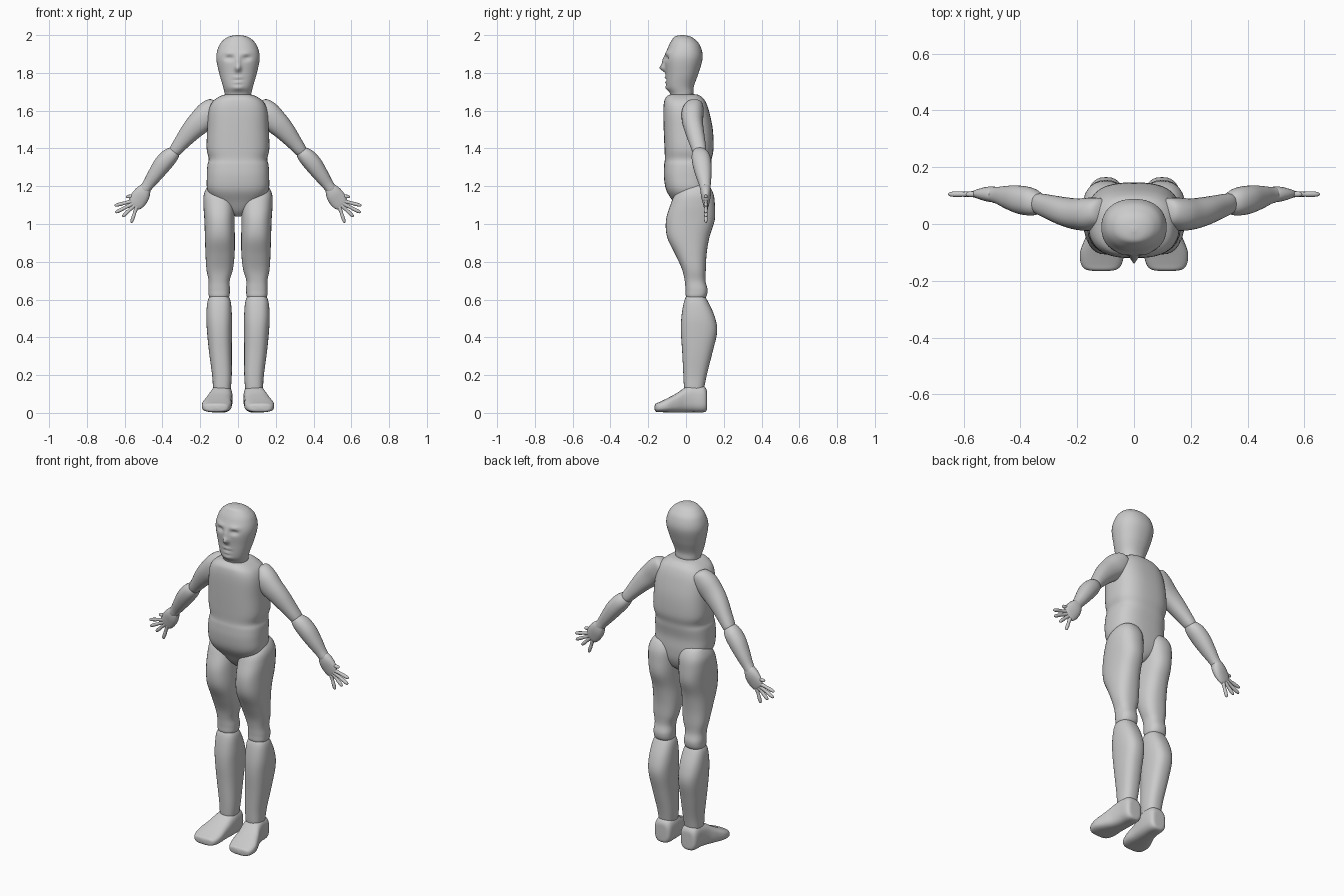
import bpy, bmesh, math
from mathutils import Vector

X, Y, Z = Vector((1, 0, 0)), Vector((0, 1, 0)), Vector((0, 0, 1))


def spline(a, b, c, d, t):
    return 0.5 * (2 * b + (c - a) * t + (2 * a - 5 * b + 4 * c - d) * t * t
                  + (3 * b - a - 3 * c + d) * t ** 3)


def loft(name, secs, u=X, v=Y, power=2.2, sides=32, steps=5, mirror=True, shape=None):
    """Skin smooth rings; each section is (x, y, z, half size along u, half size along v)."""
    p = [secs[0]] + secs + [secs[-1]]
    rows = []
    for i in range(1, len(p) - 2):
        for s in range(steps):
            rows.append([spline(*[p[i + k][j] for k in (-1, 0, 1, 2)], s / steps) for j in range(5)])
    rows.append(list(secs[-1]))
    bm = bmesh.new()
    rings = []
    for x, y, z, a, b in rows:
        ring = []
        for k in range(sides):
            t = 2 * math.pi * k / sides
            c, s = math.cos(t), math.sin(t)
            cu = math.copysign(abs(c) ** (2 / power), c) * a
            sv = math.copysign(abs(s) ** (2 / power), s) * b
            co = Vector((x, y, z)) + u * cu + v * sv
            if shape:
                shape(co)
            ring.append(bm.verts.new(co))
        rings.append(ring)
    for r, q in zip(rings, rings[1:]):
        for k in range(sides):
            n = (k + 1) % sides
            bm.faces.new((r[k], r[n], q[n], q[k]))
    bm.faces.new(rings[0])
    bm.faces.new(rings[-1])
    bmesh.ops.recalc_face_normals(bm, faces=bm.faces)
    me = bpy.data.meshes.new(name)
    bm.to_mesh(me)
    bm.free()
    for f in me.polygons:
        f.use_smooth = True
    ob = bpy.data.objects.new(name, me)
    bpy.context.collection.objects.link(ob)
    if mirror:
        ob.modifiers.new("mirror", 'MIRROR').use_mirror_merge = False
    return ob


# face relief: (x, z, width, height, push towards the front)
FACE = [(0, 1.825, 0.014, 0.018, 0.028), (0, 1.86, 0.011, 0.03, 0.013),
        (0.045, 1.878, 0.022, 0.012, -0.013), (0.045, 1.905, 0.028, 0.011, 0.006),
        (0, 1.775, 0.022, 0.007, 0.008), (0, 1.763, 0.025, 0.005, -0.006),
        (0, 1.75, 0.02, 0.007, 0.007), (0, 1.72, 0.03, 0.014, 0.009)]


def face(co):
    if co.y < -0.03:
        fade = min(1, (-0.03 - co.y) / 0.04)
        dy = sum(push * math.exp(-((abs(co.x) - x) / w) ** 2 - ((co.z - z) / h) ** 2)
                 for x, z, w, h, push in FACE)
        co.y -= dy * fade


# head
loft("head", [(0, -.02, 1.655, .065, .055), (0, -.022, 1.69, .07, .062), (0, -.03, 1.73, .08, .072),
              (0, -.02, 1.80, .1, .087), (0, -.012, 1.88, .115, .1), (0, -.008, 1.94, .102, .085),
              (0, -.012, 1.975, .076, .062), (0, -.018, 1.993, .045, .04), (0, -.02, 2.0, .008, .008)],
     sides=72, steps=9, mirror=False, shape=face)

# torso
loft("torso", [(0, .03, 1.04, .015, .04), (0, .03, 1.07, .06, .07), (0, .025, 1.12, .125, .095),
               (0, .01, 1.18, .162, .115), (0, .003, 1.25, .165, .12), (0, .008, 1.31, .162, .124),
               (0, .012, 1.345, .155, .124), (0, .016, 1.40, .166, .13), (0, .012, 1.5, .163, .13),
               (0, .002, 1.59, .157, .122), (0, -.005, 1.64, .14, .112), (0, -.01, 1.668, .11, .098),
               (0, -.012, 1.685, .07, .072), (0, -.012, 1.689, .01, .01)],
     power=2.7, sides=48, mirror=False)

# legs
loft("thigh", [(.1, .07, 1.215, .02, .02), (.1, .06, 1.205, .055, .06), (.1, .045, 1.16, .08, .1),
               (.1, .035, 1.10, .083, .118), (.098, .023, 1.02, .08, .129), (.096, .012, .93, .079, .112),
               (.095, .026, .84, .077, .083), (.097, .042, .76, .07, .063), (.1, .048, .7, .056, .055),
               (.1, .056, .65, .057, .058), (.1, .053, .61, .05, .05), (.1, .053, .6, .01, .01)], power=2.4)
loft("shin", [(.1, .05, .635, .015, .015), (.1, .05, .625, .042, .042), (.1, .053, .59, .061, .063),
              (.1, .064, .51, .068, .088), (.098, .069, .43, .066, .096), (.093, .06, .32, .06, .08),
              (.085, .048, .2, .052, .062), (.085, .043, .13, .047, .053), (.085, .043, .08, .04, .045)],
     power=2.5)
loft("foot", [(.085, .112, .065, .015, .03), (.085, .109, .067, .04, .055), (.085, .09, .073, .053, .07),
              (.086, .04, .076, .057, .073), (.092, -.005, .068, .061, .066), (.103, -.05, .053, .069, .051),
              (.112, -.1, .04, .078, .037), (.115, -.14, .031, .072, .027), (.115, -.16, .028, .055, .021),
              (.115, -.166, .028, .02, .01)], v=Z, power=2.9)

# arms
side = Vector((.76, 0, .65))
loft("upper_arm", [(.105, .045, 1.64, .015, .015), (.115, .043, 1.628, .05, .045), (.15, .035, 1.59, .068, .058),
                   (.2, .035, 1.54, .064, .055), (.25, .045, 1.49, .054, .05), (.3, .06, 1.43, .041, .043),
                   (.333, .07, 1.388, .033, .037), (.352, .073, 1.366, .022, .025), (.356, .073, 1.36, .005, .005)],
     u=side)
loft("forearm", [(.322, .07, 1.398, .01, .01), (.332, .072, 1.387, .029, .032), (.36, .078, 1.36, .044, .048),
                 (.4, .085, 1.315, .047, .05), (.44, .093, 1.26, .04, .042), (.475, .1, 1.21, .031, .031),
                 (.5, .104, 1.175, .026, .025), (.505, .104, 1.168, .005, .005)], u=side)
loft("palm", [(.478, .104, 1.2, .012, .01), (.487, .104, 1.19, .03, .025), (.506, .105, 1.16, .044, .027),
              (.53, .106, 1.127, .046, .02), (.55, .106, 1.1, .035, .012), (.556, .106, 1.092, .008, .005)],
     u=side, sides=24)

# fingers, each from knuckle to tip
for i, (x0, z0, x1, z1) in enumerate([(.52, 1.148, .593, 1.145), (.545, 1.125, .655, 1.097),
                                      (.548, 1.112, .65, 1.06), (.542, 1.105, .612, 1.038),
                                      (.532, 1.105, .565, 1.006)]):
    d = Vector((x1 - x0, 0, z1 - z0))
    perp = Vector((-d.z, 0, d.x)).normalized()
    loft("finger_%d" % (i + 1),
         [(x0 + d.x * t, .105, z0 + d.z * t, r, r) for t, r in
          [(0, .012), (.3, .010), (.5, .0085), (.62, .0095), (.85, .009), (.96, .006), (1, .001)]],
         u=perp, sides=12, steps=3)
